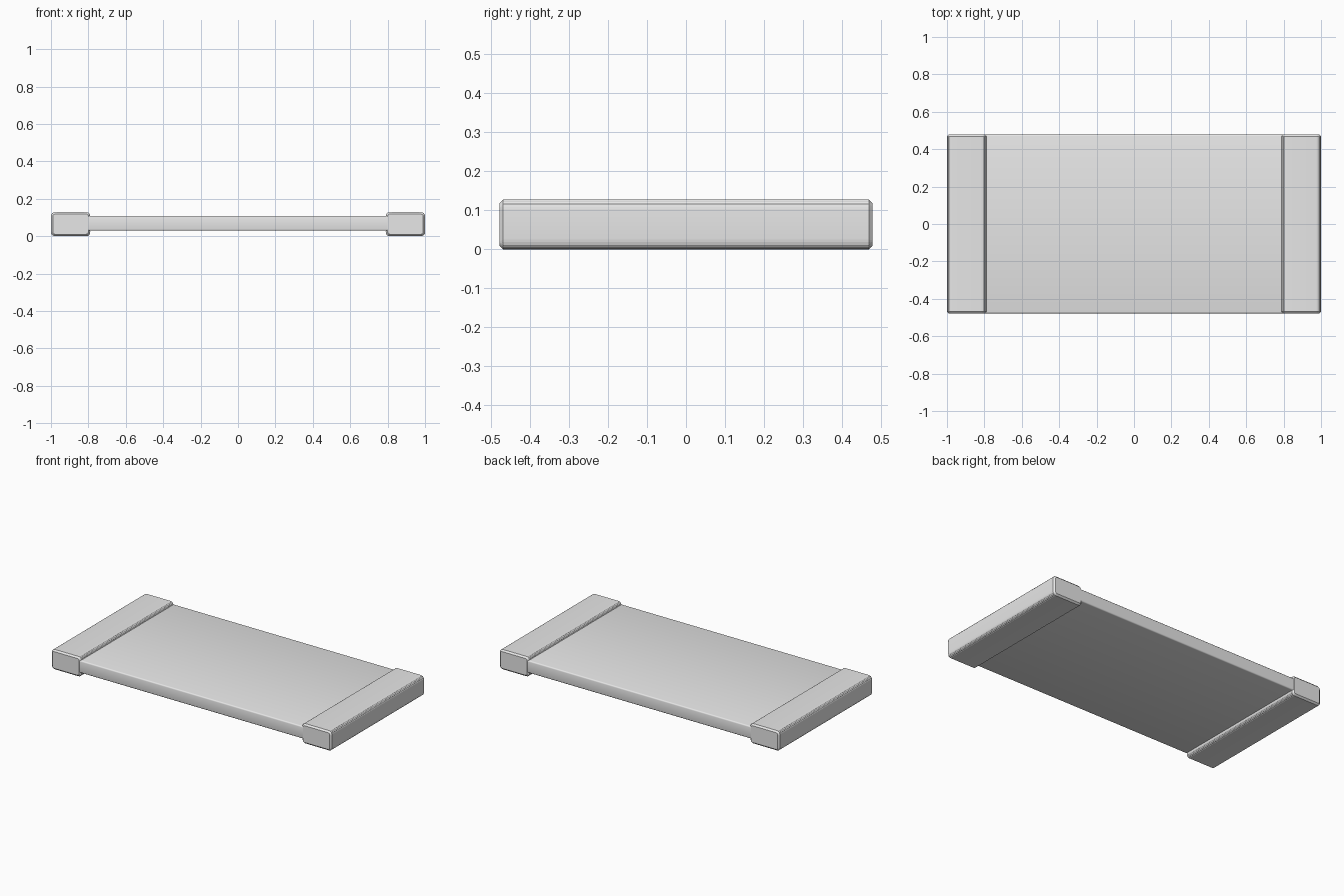
import bpy
import bmesh
from mathutils import Matrix, Vector

if "Cube" in bpy.data.objects:
    bpy.data.objects.remove(bpy.data.objects["Cube"], do_unlink=True)

grey = bpy.data.materials.new("light_grey")
grey.use_nodes = True
grey.diffuse_color = (0.8, 0.8, 0.8, 1)
grey.node_tree.nodes["Principled BSDF"].inputs["Base Color"].default_value = (0.8, 0.8, 0.8, 1)


def rounded_block(name, centre, size, axis, radius, segments, chamfer=0.0):
    """Block with edges along one axis rounded and its two end rims chamfered."""
    bm = bmesh.new()
    bmesh.ops.create_cube(bm, size=1, matrix=Matrix.Diagonal((*size, 1)))
    long_edges = [e for e in bm.edges
                  if abs(e.verts[0].co[axis] - e.verts[1].co[axis]) > 0.01]
    bmesh.ops.bevel(bm, geom=long_edges, offset=radius, segments=segments,
                    profile=0.5, affect='EDGES')
    if chamfer:
        half = size[axis] / 2
        rims = [e for e in bm.edges
                if all(abs(abs(v.co[axis]) - half) < 1e-4 for v in e.verts)]
        bmesh.ops.bevel(bm, geom=rims, offset=chamfer, segments=1, affect='EDGES')
    bmesh.ops.translate(bm, verts=bm.verts, vec=Vector(centre))
    mesh = bpy.data.meshes.new(name)
    bm.to_mesh(mesh)
    bm.free()
    mesh.materials.append(grey)
    obj = bpy.data.objects.new(name, mesh)
    bpy.context.collection.objects.link(obj)
    bpy.ops.object.select_all(action='DESELECT')
    obj.select_set(True)
    bpy.context.view_layer.objects.active = obj
    bpy.ops.object.shade_smooth_by_angle(angle=0.6)


# Flat board between the end bars
rounded_block("board", (0, 0, 0.069), (1.6, 0.956, 0.08), 0, 0.008, 3)

# Thicker rounded bar at each end
for side, name in ((1, "left_end_bar"), (-1, "right_end_bar")):
    rounded_block(name, (side * 0.895, 0, 0.064), (0.21, 0.958, 0.128), 1, 0.022, 5, 0.01)
